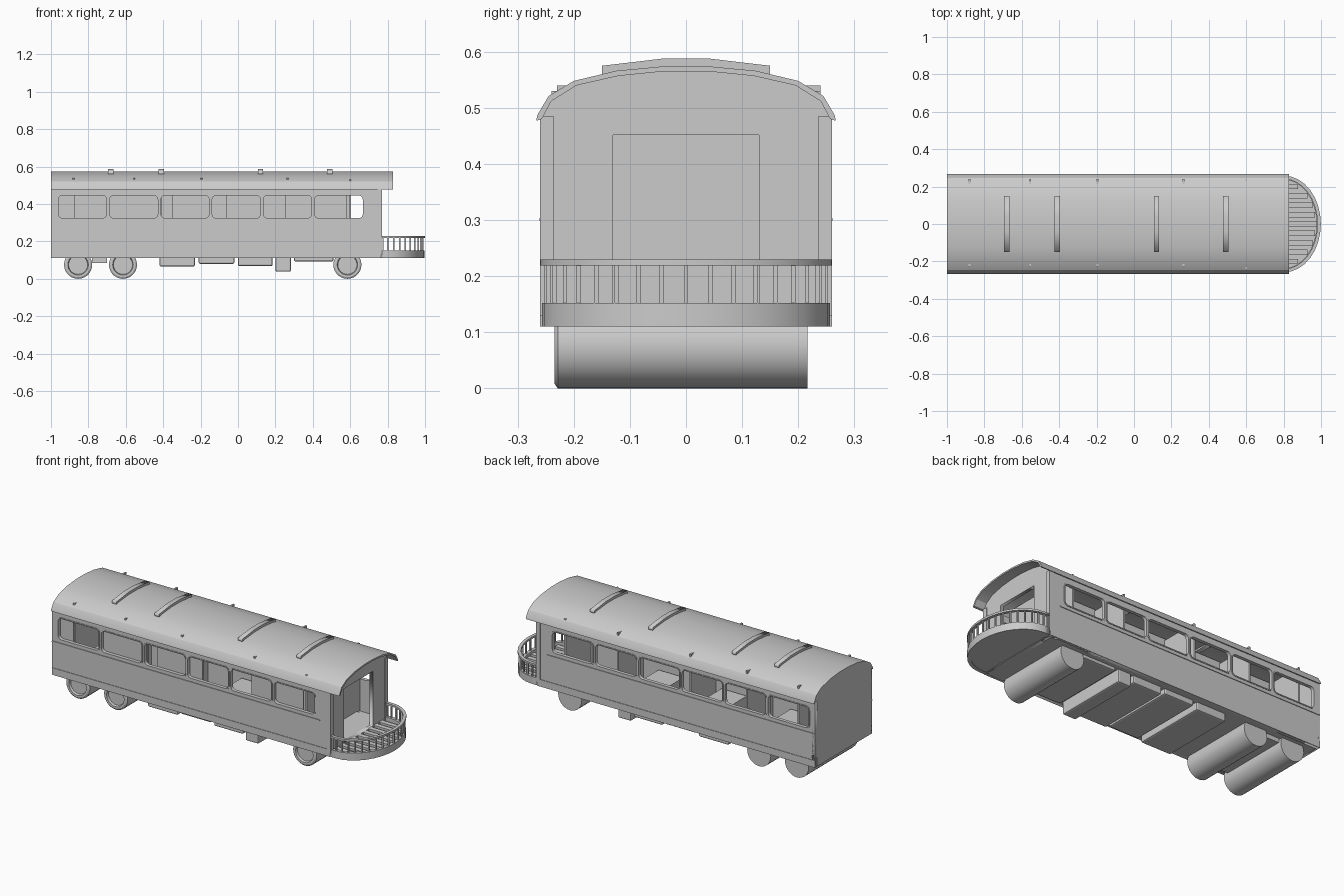
import bpy, bmesh, math
from mathutils import Matrix

if "Cube" in bpy.data.objects:
    bpy.data.objects.remove(bpy.data.objects["Cube"])


def finish(name, bm, smooth=None):
    bmesh.ops.recalc_face_normals(bm, faces=bm.faces)
    me = bpy.data.meshes.new(name)
    bm.to_mesh(me)
    bm.free()
    ob = bpy.data.objects.new(name, me)
    bpy.context.collection.objects.link(ob)
    if smooth:
        bpy.ops.object.select_all(action='DESELECT')
        ob.select_set(True)
        bpy.context.view_layer.objects.active = ob
        bpy.ops.object.shade_smooth_by_angle(angle=math.radians(smooth))
    return ob


def slab(name, loops, axis, lo, hi, smooth=None):
    """Extrude a 2D outline (later loops are holes) along an axis."""
    cu = bpy.data.curves.new(name, 'CURVE')
    cu.dimensions, cu.fill_mode, cu.extrude = '2D', 'BOTH', (hi - lo) / 2
    for loop in loops:
        sp = cu.splines.new('POLY')
        sp.points.add(len(loop) - 1)
        for p, (u, v) in zip(sp.points, loop):
            p.co = (u, v, 0, 1)
        sp.use_cyclic_u = True
    tmp = bpy.data.objects.new(name + "_outline", cu)
    bpy.context.collection.objects.link(tmp)
    bpy.context.view_layer.update()
    me = bpy.data.meshes.new_from_object(
        tmp.evaluated_get(bpy.context.evaluated_depsgraph_get()))
    bpy.data.objects.remove(tmp)
    bm = bmesh.new()
    bm.from_mesh(me)
    bpy.data.meshes.remove(me)
    bmesh.ops.remove_doubles(bm, verts=bm.verts, dist=1e-5)
    for vert in bm.verts:
        u, v, w = vert.co
        w += (lo + hi) / 2
        vert.co = {'x': (w, u, v), 'y': (u, w, v), 'z': (u, v, w)}[axis]
    return finish(name, bm, smooth)


def box(name, x, y, z, bevel=0):
    bm = bmesh.new()
    bmesh.ops.create_cube(bm, size=1)
    for v in bm.verts:
        v.co = [(a + b) / 2 + c * (b - a) for (a, b), c in zip((x, y, z), v.co)]
    if bevel:
        bmesh.ops.bevel(bm, geom=bm.edges[:], offset=bevel, segments=2,
                        profile=0.5, affect='EDGES')
    return finish(name, bm)


def rect(x0, x1, z0, z1, r=0):
    if not r:
        return [(x0, z0), (x1, z0), (x1, z1), (x0, z1)]
    pts = []
    for k, (cx, cz) in enumerate([(x1 - r, z1 - r), (x0 + r, z1 - r),
                                  (x0 + r, z0 + r), (x1 - r, z0 + r)]):
        for i in range(5):
            a = math.radians(90 * k + 22.5 * i)
            pts.append((cx + r * math.cos(a), cz + r * math.sin(a)))
    return pts


def mirrored(half):
    return half + [(-y, z) for y, z in reversed(half)]


# Side walls with six rounded windows, frames and mouldings
windows = [(-0.96 + 0.274 * i, -0.703 + 0.274 * i) for i in range(6)]
holes = [rect(a, b, 0.325, 0.445, 0.02) for a, b in windows]
for side, s in (("front", -1), ("back", 1)):
    def span(a, b):
        return sorted((s * a, s * b))
    slab(side + "_wall", [rect(-1, 0.765, 0.11, 0.485)] + holes, 'y', *span(0.24, 0.257))
    for i, (a, b) in enumerate(windows):
        slab(f"{side}_window_frame_{i}", [rect(a - .006, b + .006, .319, .451, .024), holes[i]],
             'y', *span(0.255, 0.26))
    box(side + "_belt_rail", (-1, 0.70), span(0.255, 0.261), (0.298, 0.304))
    box(side + "_sill_rail", (-1, 0.765), span(0.255, 0.26), (0.11, 0.15))
    box(side + "_corner_post", (0.745, 0.77), span(0.235, 0.26), (0.13, 0.485))

# End walls with arched gables, door opening on the platform end
inner = [(-0.257, 0.48), (-0.24, 0.512), (-0.195, 0.54), (-0.12, 0.557), (-0.04, 0.565)]
outer = [(-0.267, 0.477), (-0.265, 0.487), (-0.245, 0.521), (-0.2, 0.548),
         (-0.125, 0.566), (-0.04, 0.574)]
gable = [(-0.257, 0.11)] + inner
slab("closed_end_wall", [mirrored(gable)], 'x', -1, -0.98)
slab("platform_end_wall", [mirrored(gable), rect(-0.13, 0.13, 0.14, 0.452)], 'x', 0.745, 0.765)
box("car_floor", (-0.99, 0.77), (-0.25, 0.25), (0.11, 0.14))

# Arched roof shell with cross ribs
slab("roof", [mirrored(outer) + mirrored(inner)[::-1]], 'x', -1, 0.83, 25)
rib = [(-0.15, 0.555), (-0.15, 0.575), (-0.04, 0.588)]
for i, x in enumerate((-0.68, -0.41, 0.12, 0.49)):
    slab(f"roof_rib_{i}", [mirrored(rib)], 'x', x - 0.014, x + 0.014)

# Interior partitions, blinds and seats
box("centre_partition", (-0.98, 0.60), (0.0, 0.012), (0.14, 0.55))
box("inner_bulkhead", (0.595, 0.605), (-0.24, 0.24), (0.14, 0.53))
for i, (a, b) in enumerate([(-0.98, -0.88), (-0.70, -0.41), (-0.35, -0.06), (0.25, 0.58)]):
    box(f"window_blind_{i}", (a, b), (-0.236, -0.228), (0.30, 0.47))
for i, x in enumerate((-0.885, -0.56, -0.20, 0.26)):
    box(f"cross_partition_{i}", (x, x + 0.01), (-0.23, 0.24), (0.14, 0.54))
for i, x in enumerate((-0.84, -0.40, 0.0)):
    box(f"seat_{i}", (x, x + 0.16), (0.02, 0.22), (0.14, 0.27))
    box(f"front_seat_{i}", (x + 0.03, x + 0.19), (-0.20, -0.01), (0.14, 0.27))


# Rounded open platform: skirt, floor, planks, railing
def bow(inset, n=16):
    arc = [(0.80 + (0.197 - inset) * math.sin(math.pi * i / n),
            -(0.257 - inset) * math.cos(math.pi * i / n)) for i in range(n + 1)]
    return [(0.765, arc[0][1])] + arc + [(0.765, arc[-1][1])]


def bow_ring(name, a, b, z0, z1):
    slab(name, [bow(a) + bow(b)[::-1]], 'z', z0, z1)


slab("platform_floor", [bow(0.005)], 'z', 0.112, 0.128)
bow_ring("platform_skirt", 0, 0.02, 0.11, 0.152)
bow_ring("platform_rail", -0.002, 0.016, 0.219, 0.23)
for i in range(9):
    y = -0.2 + 0.05 * i
    end = 0.80 + 0.175 * math.sqrt(1 - ((abs(y) + 0.015) / 0.24) ** 2)
    box(f"platform_plank_{i}", (0.765, end), (y - 0.014, y + 0.014), (0.126, 0.14))
posts = [(0.775, -0.249), (0.775, 0.249)]
for i in range(19):
    a = math.pi * i / 18
    posts.append((0.80 + 0.189 * math.sin(a), -0.249 * math.cos(a)))
for i, (x, y) in enumerate(posts):
    box(f"baluster_{i}", (x - .004, x + .004), (y - .004, y + .004), (0.15, 0.221))

# Wide wheel rollers with stepped front faces
for i, x in enumerate((-0.855, -0.615, 0.585)):
    bm = bmesh.new()
    bmesh.ops.create_cone(bm, cap_ends=True, segments=28, radius1=0.075, radius2=0.075, depth=0.445,
                          matrix=Matrix.Translation((x, -0.006, 0.075))
                          @ Matrix.Rotation(math.pi / 2, 4, 'X'))
    cap = min(bm.faces, key=lambda f: f.calc_center_median().y)
    for thick, depth in ((0.009, 0.006), (0.011, 0), (0.004, -0.012)):
        bmesh.ops.inset_region(bm, faces=[cap], thickness=thick, depth=depth)
    finish(f"wheel_{i}", bm, 30)

# Equipment boxes under the floor
for i, (a, b, z) in enumerate([(-0.42, -0.23, 0.066), (-0.21, -0.02, 0.08), (0.0, 0.185, 0.068),
                               (0.2, 0.283, 0.038), (0.3, 0.51, 0.092)]):
    box(f"underfloor_box_{i}", (a, b), (-0.22, 0.215), (z, 0.13), 0.008)
box("wheel_truck_frame", (-0.78, -0.70), (-0.20, 0.20), (0.085, 0.12))
